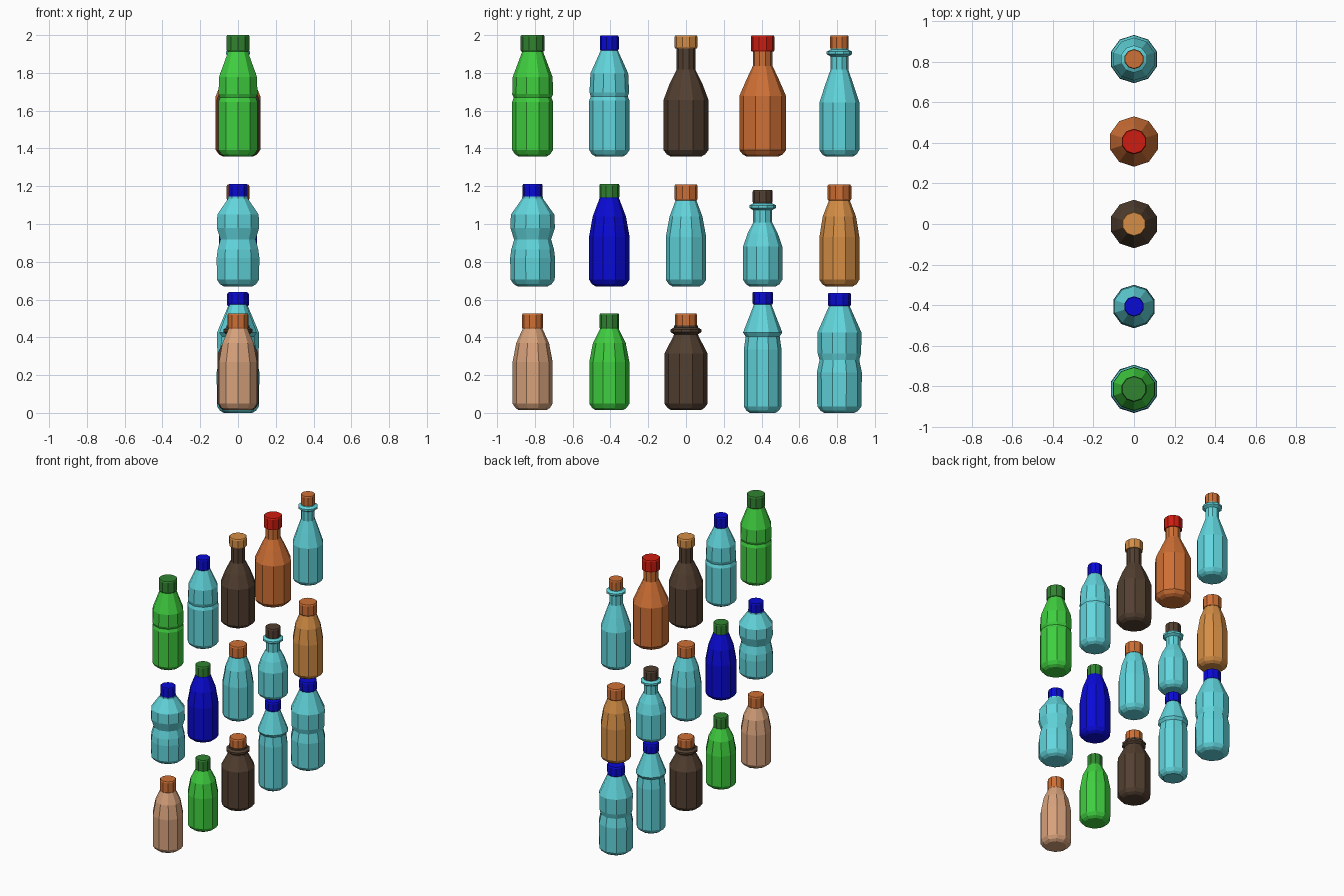
import bpy
import bmesh
import math

SIDES = 10

cube = bpy.data.objects.get("Cube")
if cube:
    bpy.data.objects.remove(cube, do_unlink=True)


def make_material(name, red, green, blue):
    mat = bpy.data.materials.new(name)
    mat.use_nodes = True
    colour = (red, green, blue, 1)
    mat.diffuse_color = colour
    mat.node_tree.nodes["Principled BSDF"].inputs["Base Color"].default_value = colour
    return mat


bright_green = make_material("bright green", .05, .62, .05)
dark_green = make_material("dark green", .03, .23, .03)
deep_blue = make_material("deep blue", .003, .003, .68)
aqua = make_material("aqua", .12, .67, .72)
dark_brown = make_material("dark brown", .085, .05, .03)
rust_orange = make_material("rust orange", .62, .16, .035)
amber = make_material("amber", .66, .27, .06)
strong_red = make_material("strong red", .62, .012, .005)
tan = make_material("tan", .68, .36, .2)


def lathe(name, profile, y, mat):
    """Closed solid turned from (height, radius) pairs, with flat facets."""
    bm = bmesh.new()
    rings = []
    for z, radius in profile:
        ring = []
        for i in range(SIDES):
            angle = math.pi / 2 + math.tau * i / SIDES
            ring.append(bm.verts.new((radius * math.cos(angle), y + radius * math.sin(angle), z)))
        rings.append(ring)
    for low, high in zip(rings, rings[1:]):
        for i in range(SIDES):
            j = (i + 1) % SIDES
            bm.faces.new((low[i], low[j], high[j], high[i]))
    bm.faces.new(list(reversed(rings[0])))
    bm.faces.new(rings[-1])
    mesh = bpy.data.meshes.new(name)
    bm.to_mesh(mesh)
    bm.free()
    mesh.materials.append(mat)
    obj = bpy.data.objects.new(name, mesh)
    bpy.context.collection.objects.link(obj)
    return obj


def bottle(name, column, floor, radius, outline, mat, cap_mat, cap_radius, cap_low, cap_high):
    """Rounded foot, body outline and a bevelled cap; heights are above the floor."""
    y = (column - 2) * .406
    foot = [(0, radius * .68), (.012, radius * .86), (.035, radius)]
    body = [(floor + z, r) for z, r in foot + outline]
    # neck continues into the cap
    body.append((floor + cap_low + .01, outline[-1][1]))
    lathe(name + "_body", body, y, mat)
    edge = cap_radius * .93
    bevel = .008
    cap = [(cap_low, edge), (cap_low + bevel, cap_radius),
           (cap_high - bevel, cap_radius), (cap_high, edge)]
    lathe(name + "_cap", [(floor + z, r) for z, r in cap], y, cap_mat)


def collar(z, neck, lip):
    """Raised ring around a neck."""
    return [(z, neck), (z + .012, lip), (z + .026, lip), (z + .036, neck)]


# Top shelf
top = 1.357
bottle("green_waisted", 0, top, .108,
       [(.29, .108), (.312, .1), (.33, .108), (.42, .106), (.556, .055)],
       bright_green, dark_green, .064, .556, .643)
bottle("aqua_waisted", 1, top, .107,
       [(.296, .107), (.318, .098), (.34, .105), (.44, .1), (.561, .046)],
       aqua, deep_blue, .05, .561, .641)
bottle("brown_long_neck", 2, top, .119,
       [(.3, .119), (.39, .085), (.46, .05)],
       dark_brown, amber, .061, .573, .641)
bottle("orange_long_neck", 3, top, .124,
       [(.32, .124), (.41, .085), (.48, .052)],
       rust_orange, strong_red, .063, .556, .641)
bottle("aqua_long_neck", 4, top, .106,
       [(.286, .106), (.38, .075), (.46, .047)] + collar(.53, .047, .067),
       aqua, rust_orange, .049, .568, .641)

# Middle shelf
middle = .67
bottle("aqua_hourglass", 0, middle, .117,
       [(.15, .119), (.195, .113), (.248, .098), (.31, .118), (.38, .115), (.465, .055)],
       aqua, deep_blue, .053, .465, .543)
bottle("blue_plain", 1, middle, .107,
       [(.264, .107), (.37, .088), (.465, .052)],
       deep_blue, dark_green, .053, .465, .543)
bottle("aqua_plain", 2, middle, .107,
       [(.26, .107), (.37, .087), (.455, .055)],
       aqua, rust_orange, .062, .455, .538)
bottle("aqua_collared", 3, middle, .104,
       [(.21, .104), (.28, .08), (.338, .05)] + collar(.403, .05, .07),
       aqua, dark_brown, .053, .44, .51)
bottle("amber_plain", 4, middle, .106,
       [(.26, .106), (.37, .088), (.455, .055)],
       amber, rust_orange, .063, .455, .538)

# Bottom shelf
low = .014
bottle("tan_short", 0, low, .106,
       [(.256, .106), (.355, .087), (.43, .053)],
       tan, rust_orange, .056, .43, .513)
bottle("green_short", 1, low, .106,
       [(.256, .106), (.355, .087), (.43, .05)],
       bright_green, dark_green, .052, .43, .513)
bottle("brown_collared", 2, low, .114,
       [(.3, .114), (.39, .068)] + collar(.402, .064, .081),
       dark_brown, rust_orange, .058, .439, .513)
bottle("aqua_cone_top", 3, 0, .1,
       [(.335, .1), (.405, .09), (.425, .104), (.575, .046)],
       aqua, deep_blue, .055, .575, .641)
bottle("aqua_wide", 4, 0, .117,
       [(.215, .119), (.28, .105), (.315, .115), (.425, .117), (.565, .055)],
       aqua, deep_blue, .061, .565, .635)
